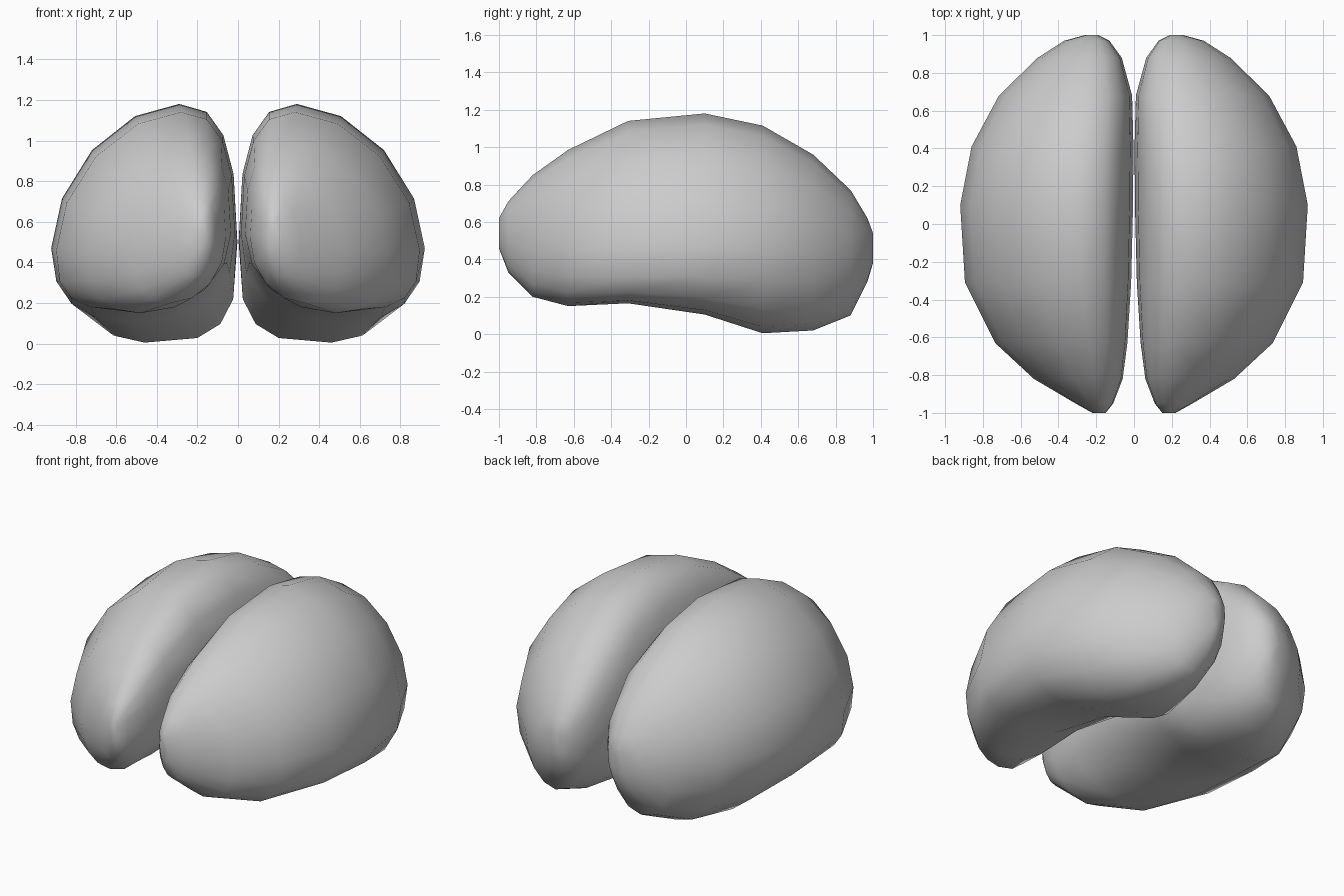
import bpy, bmesh, math

if "Cube" in bpy.data.objects:
    bpy.data.objects.remove(bpy.data.objects["Cube"])

STEPS = 4  # segments per quarter of each cross-section

# y, inner x, outer x, bottom z, top z, x of top, x of bottom,
# z of widest point, z of inner point, lower-outer and lower-inner roundness
SECTIONS = [
    (-1.00, .15, .22, .46, .62, .18, .18, .53, .54, 2.0, 2.0),
    (-.95, .11, .31, .33, .71, .19, .21, .49, .52, 2.0, 2.0),
    (-.82, .06, .53, .20, .85, .21, .33, .45, .52, 2.2, 2.0),
    (-.63, .035, .735, .15, .985, .24, .48, .45, .54, 2.5, 2.0),
    (-.31, .015, .895, .165, 1.14, .28, .54, .46, .54, 3.0, 2.0),
    (.10, .005, .92, .105, 1.18, .29, .52, .47, .52, 2.4, 2.2),
    (.41, .003, .86, .005, 1.115, .28, .46, .46, .50, 2.0, 3.4),
    (.68, .01, .715, .02, .96, .26, .40, .44, .52, 2.0, 2.4),
    (.88, .065, .51, .10, .77, .24, .30, .42, .50, 2.0, 2.0),
    (.97, .13, .37, .28, .62, .23, .24, .43, .48, 2.0, 2.0),
    (1.0, .19, .26, .38, .54, .22, .22, .45, .47, 2.0, 2.0),
]


def arc(cx, cz, rx, rz, power, start):
    """Quarter superellipse, running counter-clockwise from angle start."""
    pts = []
    for i in range(STEPS):
        a = start + i / STEPS * math.pi / 2
        c, s = math.cos(a), math.sin(a)
        pts.append((cx + rx * math.copysign(abs(c) ** (2 / power), c),
                    cz + rz * math.copysign(abs(s) ** (2 / power), s)))
    return pts


def ring(sec):
    y, xi, xo, zb, zt, xt, xb, zw, zi, p_lo, p_li = sec
    q = math.pi / 2
    pts = (arc(xt, zw, xo - xt, zt - zw, 1.8, 0)
           + arc(xt, zi, xt - xi, zt - zi, 2.6, q)
           + arc(xb, zi, xb - xi, zi - zb, p_li, 2 * q)
           + arc(xb, zw, xo - xb, zw - zb, p_lo, 3 * q))
    return [(x, y, z) for x, z in pts]


def hemisphere(name, side):
    bm = bmesh.new()
    rings = [[bm.verts.new((side * x, y, z)) for x, y, z in ring(s)] for s in SECTIONS]
    n = len(rings[0])
    for a, b in zip(rings, rings[1:]):
        for i in range(n):
            j = (i + 1) % n
            bm.faces.new((a[i], a[j], b[j], b[i]))
    # rounded-off front and back tips
    bm.faces.new(rings[0])
    bm.faces.new(rings[-1])
    bmesh.ops.recalc_face_normals(bm, faces=bm.faces)
    for f in bm.faces:
        f.smooth = True
    me = bpy.data.meshes.new(name)
    bm.to_mesh(me)
    bm.free()
    obj = bpy.data.objects.new(name, me)
    bpy.context.collection.objects.link(obj)


# two mirrored halves with a narrow cleft between them
hemisphere("right_hemisphere", 1)
hemisphere("left_hemisphere", -1)
